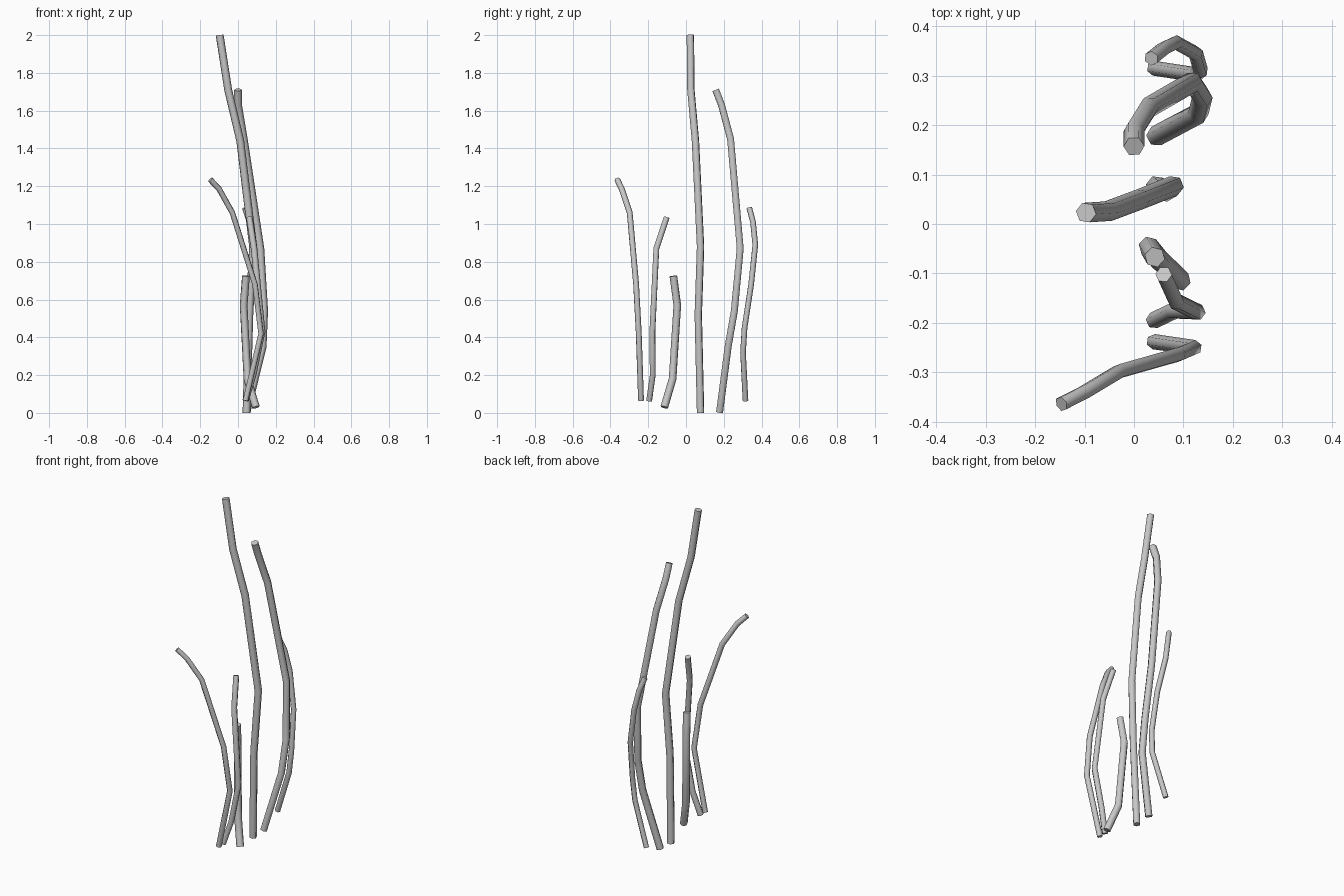
import bpy

if "Cube" in bpy.data.objects:
    bpy.data.objects.remove(bpy.data.objects["Cube"], do_unlink=True)

# One plain light grey for every stalk
grey = bpy.data.materials.new("stalk_grey")
grey.use_nodes = True
colour = (0.58, 0.58, 0.58, 1)
grey.diffuse_color = colour
grey.node_tree.nodes["Principled BSDF"].inputs["Base Color"].default_value = colour


def stalk(name, radius, path):
    """Six-sided capped tube along a path that runs from root to tip."""
    curve = bpy.data.curves.new(name, "CURVE")
    curve.dimensions = "3D"
    curve.bevel_depth = radius
    curve.bevel_resolution = 1
    curve.use_fill_caps = True
    spline = curve.splines.new("POLY")
    spline.points.add(len(path) - 1)
    for point, place in zip(spline.points, path):
        point.co = (*place, 1)
    obj = bpy.data.objects.new(name, curve)
    bpy.context.collection.objects.link(obj)
    bpy.ops.object.select_all(action="DESELECT")
    obj.select_set(True)
    bpy.context.view_layer.objects.active = obj
    bpy.ops.object.convert(target="MESH")
    obj = bpy.context.object
    obj.name = name
    obj.data.materials.clear()
    obj.data.materials.append(grey)
    # Smooth all round, tips included
    bpy.ops.object.shade_smooth()


# Two tall stalks
stalk("tallest_stalk", 0.021, [
    (.045, .077, 0), (.06, .065, .52), (.08, .077, .88),
    (.012, .05, 1.44), (-.052, .026, 1.71), (-.097, .023, 2)])
stalk("tall_back_stalk", 0.021, [
    (.045, .178, .005), (.13, .223, .35), (.138, .256, .54),
    (.118, .287, .87), (.03, .236, 1.45), (.0, .188, 1.63), (.0, .157, 1.71)])

# Thin bent stalks
stalk("rear_stalk", 0.015, [
    (.04, .315, .065), (.125, .302, .32), (.135, .31, .45),
    (.125, .345, .68), (.085, .367, .89), (.06, .355, 1.01), (.035, .335, 1.085)])
stalk("front_stalk", 0.0155, [
    (.04, -.238, .065), (.122, -.25, .42), (.09, -.264, .68),
    (-.03, -.298, 1.06), (-.1, -.34, 1.185), (-.147, -.364, 1.235)])
stalk("middle_stalk", 0.017, [
    (.04, -.195, .065), (.08, -.176, .2), (.128, -.178, .43),
    (.085, -.157, .87), (.06, -.102, 1.035)])

# Shortest stalk
stalk("short_stalk", 0.021, [
    (.095, -.115, .03), (.05, -.071, .18),
    (.03, -.046, .57), (.042, -.067, .725)])
